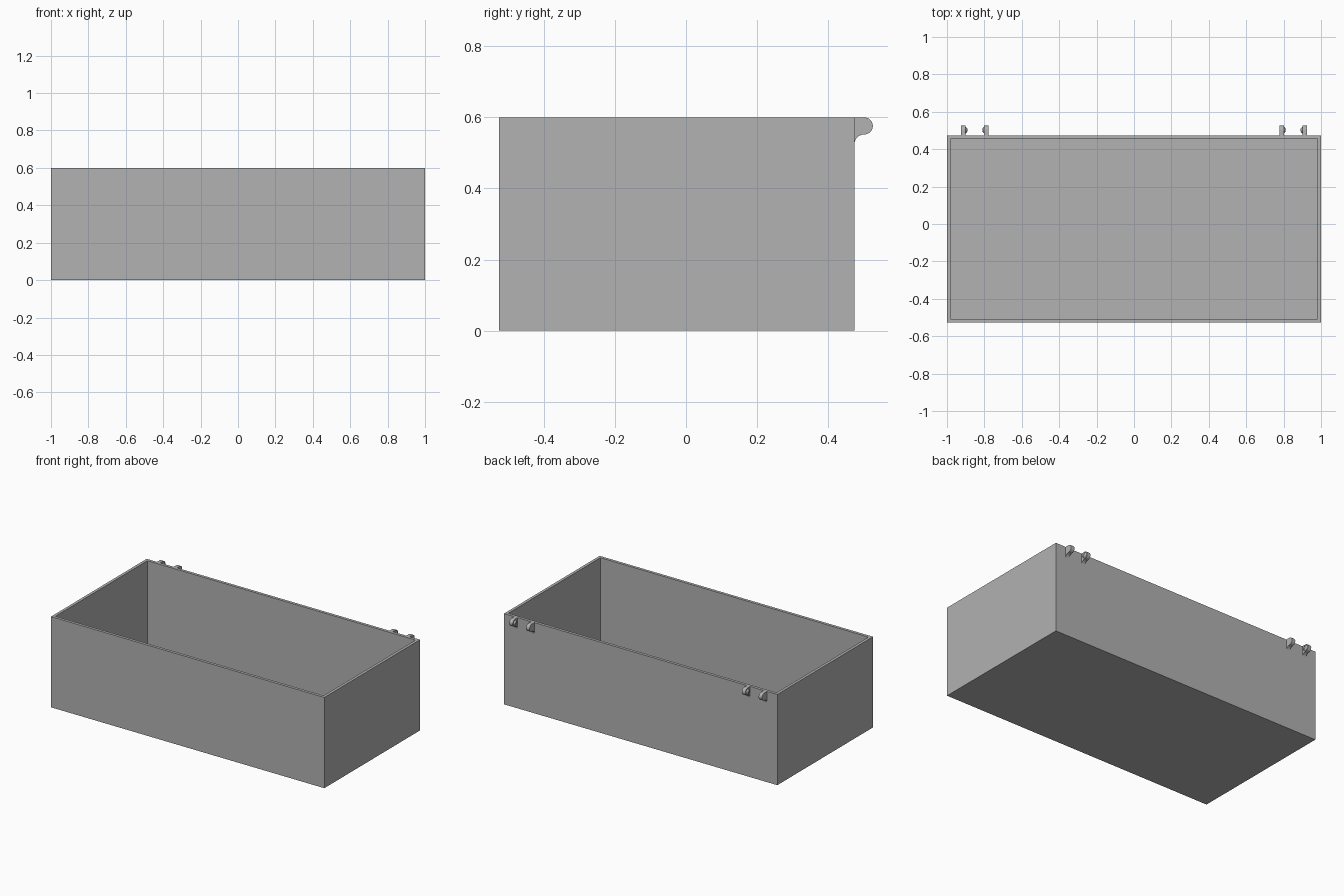
import bpy, bmesh, math
from mathutils import Matrix, Vector

cube = bpy.data.objects.get("Cube")
if cube:
    bpy.data.objects.remove(cube, do_unlink=True)

grey = bpy.data.materials.new("plain_grey")
grey.use_nodes = True
grey.diffuse_color = (0.445, 0.445, 0.445, 1)
grey.node_tree.nodes["Principled BSDF"].inputs["Base Color"].default_value = grey.diffuse_color

FRONT, BACK, HEIGHT, WALL = -0.526, 0.474, 0.6, 0.019
KNUCKLE_R = 0.024
PIN_Y, PIN_Z = 0.526 - KNUCKLE_R, HEIGHT - KNUCKLE_R


def finish(bm, name, smooth=False):
    bmesh.ops.recalc_face_normals(bm, faces=bm.faces)
    mesh = bpy.data.meshes.new(name)
    bm.to_mesh(mesh)
    bm.free()
    mesh.materials.append(grey)
    obj = bpy.data.objects.new(name, mesh)
    bpy.context.collection.objects.link(obj)
    if smooth:
        bpy.ops.object.select_all(action='DESELECT')
        obj.select_set(True)
        bpy.context.view_layer.objects.active = obj
        bpy.ops.object.shade_smooth_by_angle(angle=math.radians(30))
    return obj


def arc(cy, cz, r, start, end, steps):
    """Points on an arc in the YZ plane, angles in degrees."""
    angles = [math.radians(start + (end - start) * i / steps) for i in range(steps + 1)]
    return [(cy + r * math.cos(a), cz + r * math.sin(a)) for a in angles]


# Open box: a block whose top face is inset and pushed down to the floor
def build_box():
    bm = bmesh.new()
    size = Matrix.Diagonal((2, BACK - FRONT, HEIGHT, 1))
    bmesh.ops.create_cube(bm, size=1, matrix=Matrix.Translation((0, (FRONT + BACK) / 2, HEIGHT / 2)) @ size)
    top = max(bm.faces, key=lambda f: f.calc_center_median().z)
    bmesh.ops.inset_region(bm, faces=[top], thickness=WALL, use_even_offset=True)
    result = bmesh.ops.extrude_face_region(bm, geom=[top])
    floor = [v for v in result["geom"] if isinstance(v, bmesh.types.BMVert)]
    bmesh.ops.translate(bm, verts=floor, vec=(0, 0, WALL - HEIGHT))
    if top.is_valid:
        bmesh.ops.delete(bm, geom=[top], context='FACES_ONLY')
    finish(bm, "open_box")


# Hinge lug: rounded tip with a concave fillet running into the back wall
def build_lug(name, x0, x1):
    fillet_r = PIN_Y - BACK
    profile = [(BACK, HEIGHT)]
    profile += arc(PIN_Y, PIN_Z, KNUCKLE_R, 90, -90, 16)
    profile += arc(PIN_Y, PIN_Z - KNUCKLE_R - fillet_r, fillet_r, 90, 180, 8)[1:]
    bm = bmesh.new()
    face = bm.faces.new([bm.verts.new((x0, y, z)) for y, z in profile])
    result = bmesh.ops.extrude_face_region(bm, geom=[face])
    verts = [v for v in result["geom"] if isinstance(v, bmesh.types.BMVert)]
    bmesh.ops.translate(bm, verts=verts, vec=(x1 - x0, 0, 0))
    finish(bm, name, smooth=True)


# Snap nub: short tapered pin on the side of a lug
def build_nub(name, x, direction, length=0.009):
    bm = bmesh.new()
    turn = Vector((0, 0, 1)).rotation_difference(Vector((direction, 0, 0))).to_matrix().to_4x4()
    place = Matrix.Translation((x + direction * length / 2, PIN_Y, PIN_Z))
    bmesh.ops.create_cone(bm, cap_ends=True, segments=24, radius1=0.018, radius2=0.008,
                          depth=length, matrix=place @ turn)
    finish(bm, name, smooth=True)


build_box()
for side, sign in (("left", 1), ("right", -1)):
    build_lug(side + "_outer_lug", sign * 0.9, sign * 0.925)
    build_lug(side + "_inner_lug", sign * 0.777, sign * 0.802)
    build_nub(side + "_outer_nub", sign * 0.9, -sign)
    build_nub(side + "_inner_nub", sign * 0.802, sign)
